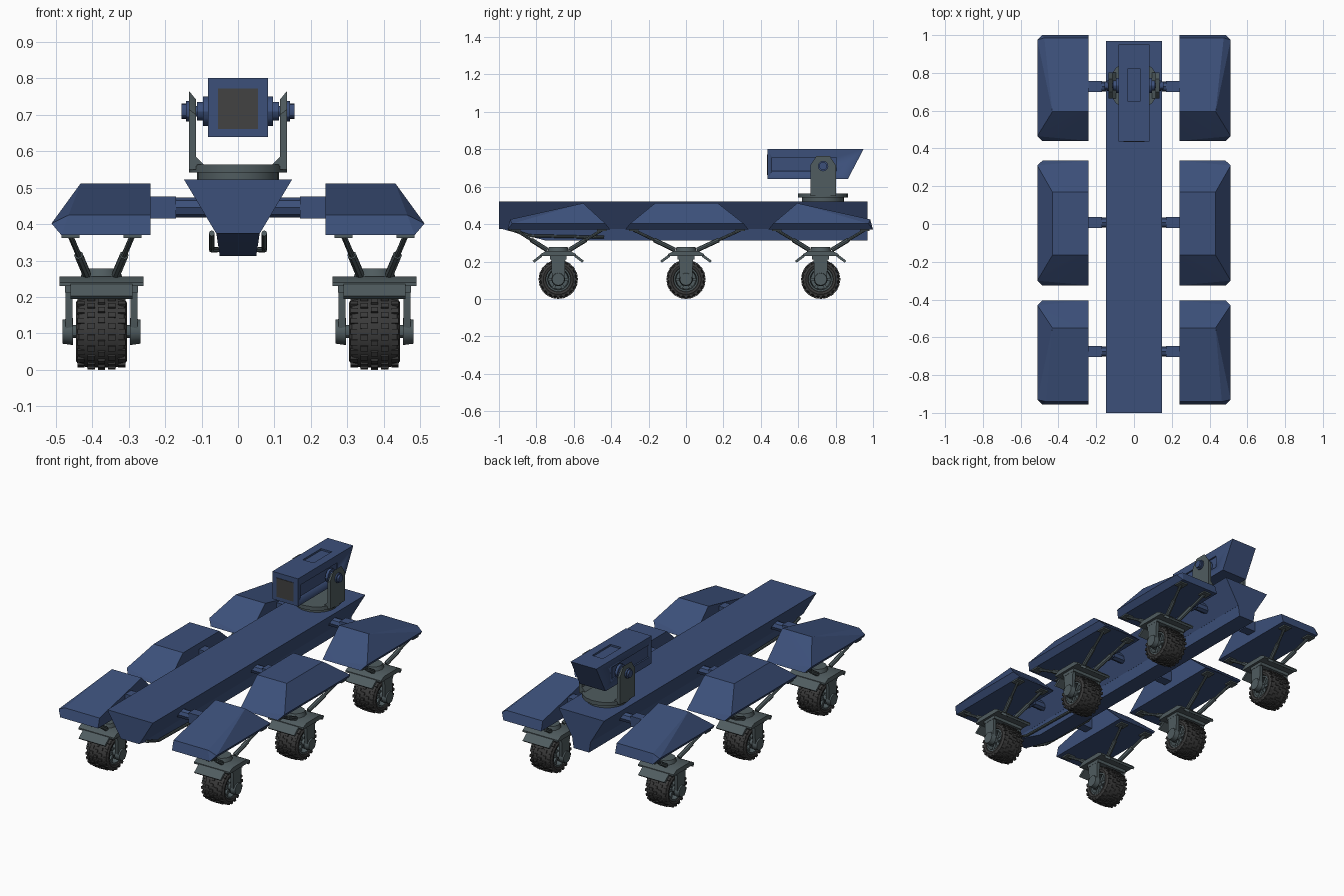
import bpy, bmesh, math
from mathutils import Vector, Matrix

if "Cube" in bpy.data.objects:
    bpy.data.objects.remove(bpy.data.objects["Cube"])


def material(name, rgb):
    m = bpy.data.materials.new(name)
    m.diffuse_color = (*rgb, 1)
    m.use_nodes = True
    m.node_tree.nodes["Principled BSDF"].inputs["Base Color"].default_value = m.diffuse_color
    return m


NAVY = material("navy_paint", (0.045, 0.08, 0.195))
STEEL = material("slate_metal", (0.08, 0.107, 0.115))
RUBBER = material("dark_rubber", (0.042, 0.042, 0.042))
PANEL = material("charcoal_panel", (0.055, 0.055, 0.055))


def finish(name, bm, mat, mirror=False, angle=30):
    """Turn a bmesh into an object, optionally mirrored across x."""
    bmesh.ops.dissolve_limit(bm, angle_limit=0.01, verts=bm.verts[:], edges=bm.edges[:])
    bmesh.ops.recalc_face_normals(bm, faces=bm.faces[:])
    me = bpy.data.meshes.new(name)
    bm.to_mesh(me)
    bm.free()
    me.materials.append(mat)
    for p in me.polygons:
        p.use_smooth = True
    me.set_sharp_from_angle(angle=math.radians(angle))
    ob = bpy.data.objects.new(name, me)
    bpy.context.collection.objects.link(ob)
    if mirror:
        ob.modifiers.new("mirror", 'MIRROR').use_axis[0] = True
    return ob


def hull(bm, pts):
    vs = [bm.verts.new(p) for p in pts]
    bmesh.ops.convex_hull(bm, input=vs)


def box(bm, x0, x1, y0, y1, z0, z1):
    hull(bm, [(x, y, z) for x in (x0, x1) for y in (y0, y1) for z in (z0, z1)])


def rod(bm, p, q, r1, r2=None, n=12):
    p, q = Vector(p), Vector(q)
    d = q - p
    m = Matrix.Translation((p + q) / 2) @ d.to_track_quat('Z', 'Y').to_matrix().to_4x4()
    bmesh.ops.create_cone(bm, cap_ends=True, segments=n, radius1=r1,
                          radius2=r1 if r2 is None else r2, depth=d.length, matrix=m)


def lathe_x(bm, profile, c, n):
    """Revolve a closed (x offset, radius) loop around an x axis through c."""
    rings = [[bm.verts.new((c[0] + a, c[1] + r * math.cos(t), c[2] + r * math.sin(t)))
              for t in (2 * math.pi * i / n for i in range(n))] for a, r in profile]
    for k in range(len(rings)):
        A, B = rings[k], rings[(k + 1) % len(rings)]
        for i in range(n):
            j = (i + 1) % n
            bm.faces.new((A[i], A[j], B[j], B[i]))


# Main hull: a wide trapezoid beam with a narrow keel below
bm = bmesh.new()
hull(bm, [(s * x, y, z) for s in (-1, 1) for y in (-1, 0.97) for x, z in ((0.148, 0.522), (0.06, 0.375))])
finish("body", bm, NAVY)
bm = bmesh.new()
hull(bm, [(s * x, y, z) for s in (-1, 1)
          for x, y, z in ((0.06, -1, 0.378), (0.06, 0.97, 0.378), (0.05, -0.75, 0.312), (0.05, 0.97, 0.312))])
finish("keel", bm, NAVY)

# Pipes under the nose
bm = bmesh.new()
path = [(0.072, -0.95, 0.375), (0.072, -0.84, 0.338), (0.072, -0.48, 0.33), (0.058, -0.44, 0.33)]
for a, b in zip(path, path[1:]):
    rod(bm, a, b, 0.008, n=8)
finish("nose_pipe", bm, STEEL, mirror=True)

CX, CZ = 0.375, 0.105

# name, wheel y, pod start y, pod end y, upper points (x, y, z)
UNITS = [
    ("front", -0.683, -0.955, -0.405, [(0.432, -0.55, 0.512), (0.465, -0.94, 0.425)]),
    ("middle", 0.0, -0.325, 0.335, [(0.432, -0.165, 0.512), (0.432, 0.17, 0.512)]),
    ("rear", 0.72, 0.44, 1.0, [(0.432, 0.595, 0.512), (0.475, 0.985, 0.425)]),
]

for name, wy, y0, y1, top in UNITS:
    # Faceted pod
    bm = bmesh.new()
    pts = [(x, y, 0.37) for x in (0.24, 0.485) for y in (y0, y1)]
    pts += [(0.512, y0 + 0.025, 0.402), (0.512, y1 - 0.025, 0.402)]
    for x, y, z in top:
        pts += [(0.24, y, z), (x, y, z)]
    hull(bm, pts)
    finish(name + "_pod", bm, NAVY, mirror=True, angle=5)

    # Cross arm from body to pod
    by = wy + 0.008
    bm = bmesh.new()
    rod(bm, (0.07, by, 0.446), (0.19, by, 0.446), 0.027, n=8)
    box(bm, 0.17, 0.25, by - 0.028, by + 0.028, 0.415, 0.476)
    finish(name + "_cross_arm", bm, NAVY, mirror=True)

    # Struts and their mounting pads
    bm = bmesh.new()
    for sx in (-1, 1):
        for sy, ye in ((-1, y0 + 0.045), (1, y1 - 0.045)):
            a = Vector((CX + sx * 0.085, ye, 0.368))
            b = Vector((CX + sx * 0.04, wy + sy * 0.06, 0.262))
            rod(bm, a, a.lerp(b, 0.55), 0.008, n=8)
            rod(bm, a.lerp(b, 0.5), b, 0.0125, n=8)
            box(bm, a.x - 0.025, a.x + 0.025, ye - 0.025, ye + 0.025, 0.362, 0.372)
    finish(name + "_struts", bm, STEEL, mirror=True)

    # Wheel mount: turntable, plate, drooping guards and fork
    bm = bmesh.new()
    rod(bm, (CX, wy, 0.245), (CX, wy, 0.278), 0.06, 0.05, n=12)
    hull(bm, [(CX + sx * 0.115, wy + sy * y, z) for sx in (-1, 1) for sy in (-1, 1)
              for y, z in ((0.065, 0.256), (0.095, 0.24), (0.095, 0.23), (0.065, 0.23))])
    box(bm, CX - 0.1, CX + 0.1, wy - 0.045, wy + 0.045, 0.212, 0.235)
    for s in (-1, 1):
        hull(bm, [(CX + sx * 0.085, wy + s * y, z) for sx in (-1, 1)
                  for y, z in ((0.09, 0.24), (0.085, 0.226), (0.138, 0.203), (0.128, 0.194))])
        xa, xb = CX + s * 0.08, CX + s * 0.099
        hull(bm, [(x, wy + sy * y, z) for x in (xa, xb) for sy in (-1, 1)
                  for y, z in ((0.038, 0.22), (0.034, 0.12), (0.022, 0.085))])
        rod(bm, (CX + s * 0.078, wy, CZ), (CX + s * 0.107, wy, CZ), 0.037, 0.033, n=12)
        rod(bm, (CX + s * 0.03, wy, CZ), (CX + s * 0.08, wy, CZ), 0.018, n=12)
    finish(name + "_wheel_fork", bm, STEEL, mirror=True)

    # Rim with spokes
    c = (CX, wy, CZ)
    bm = bmesh.new()
    lathe_x(bm, [(-0.062, 0.068), (-0.062, 0.057), (-0.03, 0.052), (0.03, 0.052),
                 (0.062, 0.057), (0.062, 0.068)], c, 24)
    rod(bm, (CX - 0.02, wy, CZ), (CX + 0.02, wy, CZ), 0.053, n=24)
    for k in range(6):
        d = Vector((0, math.cos(k * math.pi / 3), math.sin(k * math.pi / 3)))
        t = Vector((0, -d.z, d.y))
        hull(bm, [Vector(c) + d * r + t * w + Vector((x, 0, 0)) for r in (0.01, 0.058)
                  for w in (-0.008, 0.008) for x in (-0.05, 0.05)])
    finish(name + "_rim", bm, STEEL, mirror=True)

    # Tyre carcass and staggered tread blocks
    bm = bmesh.new()
    lathe_x(bm, [(-0.055, 0.062), (-0.067, 0.068), (-0.07, 0.08), (-0.062, 0.092), (-0.035, 0.099),
                 (0.035, 0.099), (0.062, 0.092), (0.07, 0.08), (0.067, 0.068), (0.055, 0.062)], c, 32)
    finish(name + "_tyre", bm, RUBBER, mirror=True, angle=40)
    bm = bmesh.new()
    for row, (a, r) in enumerate(((-0.056, 0.099), (-0.028, 0.104), (0, 0.105), (0.028, 0.104), (0.056, 0.099))):
        for k in range(20):
            ang = 2 * math.pi * (k + 0.5 * (row % 2)) / 20
            d = Vector((0, math.cos(ang), math.sin(ang)))
            t = Vector((0, -d.z, d.y))
            hull(bm, [Vector(c) + d * q + t * w + Vector((a + x, 0, 0)) for q in (r - 0.014, r)
                      for w in (-0.0075, 0.0075) for x in (-0.01, 0.01)])
    finish(name + "_tread", bm, RUBBER, mirror=True)

# Turret base
TY, TZ = 0.733, 0.71
bm = bmesh.new()
rod(bm, (0, TY, 0.518), (0, TY, 0.546), 0.112, n=24)
rod(bm, (0, TY, 0.542), (0, TY, 0.564), 0.134, n=16)
finish("turret_base", bm, STEEL)

# Turret yoke arms
bm = bmesh.new()
hull(bm, [(x, TY + s * y, z) for s in (-1, 1) for x, y, z in (
    (0.115, 0.068, 0.55), (0.134, 0.068, 0.55), (0.115, 0.068, 0.70), (0.134, 0.068, 0.715),
    (0.115, 0.035, 0.742), (0.134, 0.035, 0.765))])
hull(bm, [(x, TY + s * 0.068, z) for s in (-1, 1) for x, z in ((0.09, 0.56), (0.118, 0.56), (0.118, 0.588))])
finish("turret_arm", bm, STEEL, mirror=True)

# Pivot bolts
bm = bmesh.new()
for x0, x1, r in ((0.075, 0.15, 0.014), (0.08, 0.096, 0.04), (0.094, 0.112, 0.026),
                  (0.132, 0.143, 0.028), (0.142, 0.155, 0.021)):
    rod(bm, (x0, TY, TZ), (x1, TY, TZ), r, n=12)
finish("pivot_bolt", bm, NAVY, mirror=True)

# Sensor housing with recessed side and top panels
bm = bmesh.new()
hull(bm, [(s * 0.083, y, z) for s in (-1, 1)
          for y, z in ((0.437, 0.64), (0.437, 0.802), (0.95, 0.802), (0.865, 0.64))])
housing = finish("sensor_housing", bm, NAVY)
bm = bmesh.new()
for s in (-1, 1):
    box(bm, *sorted((s * 0.074, s * 0.1)), 0.46, 0.805, 0.685, 0.757)
box(bm, -0.035, 0.035, 0.65, 0.82, 0.792, 0.82)
cutter = finish("housing_cutter", bm, NAVY)
cutter.hide_render = True
cutter.display_type = 'WIRE'
cut = housing.modifiers.new("recesses", 'BOOLEAN')
cut.operation = 'DIFFERENCE'
cut.solver = 'EXACT'
cut.object = cutter

# Dark window on the housing front
bm = bmesh.new()
box(bm, -0.055, 0.055, 0.434, 0.44, 0.662, 0.772)
finish("sensor_window", bm, PANEL)
